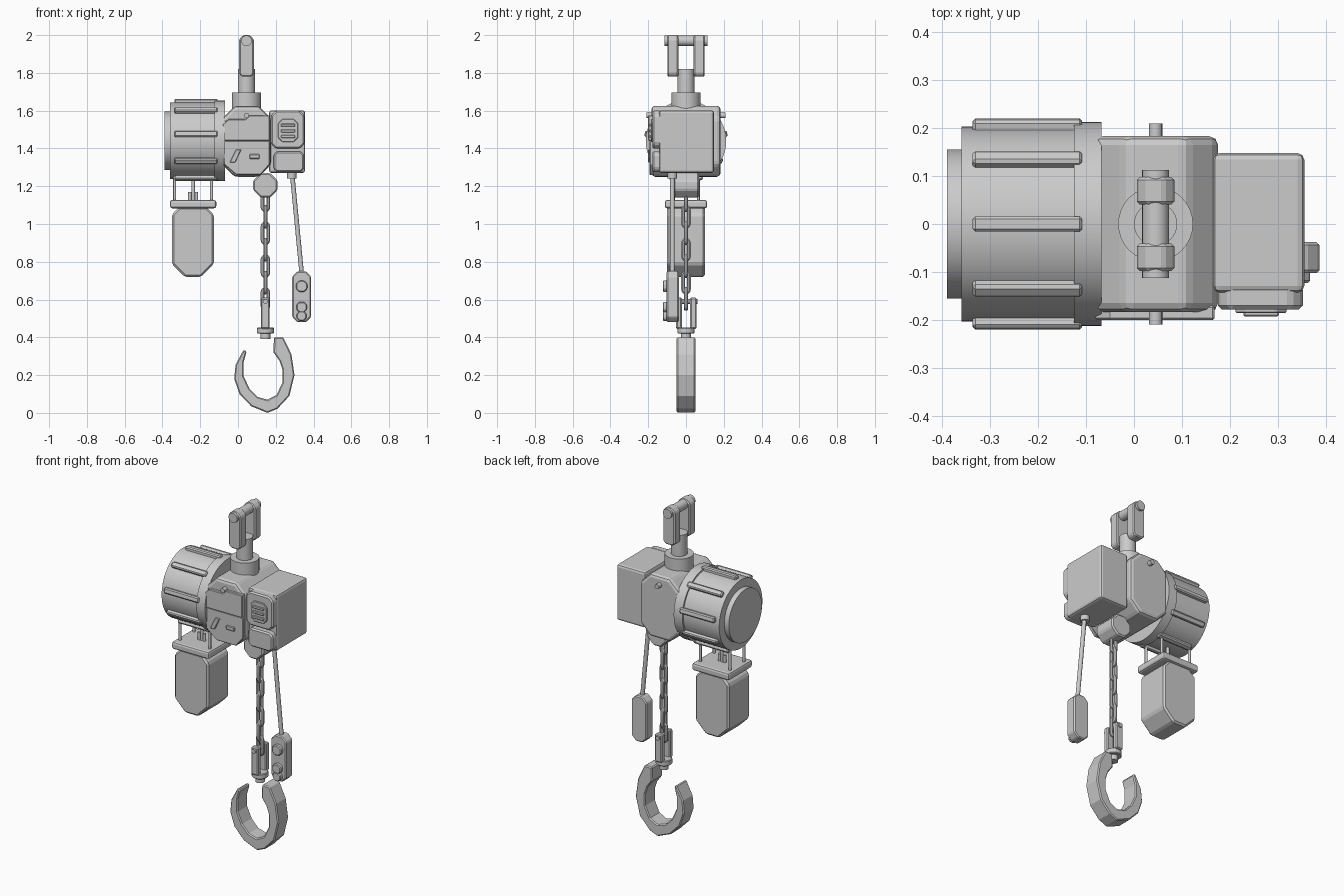
import bpy, bmesh
from math import sin, cos, pi, radians
from mathutils import Vector, Matrix

if "Cube" in bpy.data.objects:
    bpy.data.objects.remove(bpy.data.objects["Cube"])


def finish(name, bm, bevel=0.0, smooth=False, segs=1):
    bmesh.ops.recalc_face_normals(bm, faces=bm.faces)
    me = bpy.data.meshes.new(name)
    bm.to_mesh(me)
    bm.free()
    ob = bpy.data.objects.new(name, me)
    bpy.context.collection.objects.link(ob)
    if bevel:
        m = ob.modifiers.new("bevel", 'BEVEL')
        m.width, m.segments, m.limit_method = bevel, segs, 'ANGLE'
        m.angle_limit = radians(40)
    if smooth:
        bpy.ops.object.select_all(action='DESELECT')
        ob.select_set(True)
        bpy.context.view_layer.objects.active = ob
        bpy.ops.object.shade_smooth_by_angle(angle=radians(35))
    return ob


def prism(name, pts, y0, y1, bevel=0.0, segs=1):
    """Extrude an (x, z) outline from y0 to y1."""
    bm = bmesh.new()
    f = bm.faces.new([bm.verts.new((x, y0, z)) for x, z in pts])
    r = bmesh.ops.extrude_face_region(bm, geom=[f])
    vs = [v for v in r['geom'] if isinstance(v, bmesh.types.BMVert)]
    bmesh.ops.translate(bm, verts=vs, vec=(0, y1 - y0, 0))
    return finish(name, bm, bevel, segs=segs)


def cut_rect(x0, x1, z0, z1, c, b=None):
    """Rectangle with top corners cut by c and bottom corners by b."""
    b = c if b is None else b
    return [(x0 + b, z0), (x1 - b, z0), (x1, z0 + b), (x1, z1 - c),
            (x1 - c, z1), (x0 + c, z1), (x0, z1 - c), (x0, z0 + b)]


def box(name, x0, x1, y0, y1, z0, z1, bevel=0.0, segs=1):
    return prism(name, [(x0, z0), (x1, z0), (x1, z1), (x0, z1)], y0, y1, bevel, segs)


def rod(name, a, b, r, n=24, bevel=0.0):
    a, b = Vector(a), Vector(b)
    d = b - a
    mat = Matrix.Translation((a + b) / 2) @ d.to_track_quat('Z', 'Y').to_matrix().to_4x4()
    bm = bmesh.new()
    bmesh.ops.create_cone(bm, cap_ends=True, segments=n, radius1=r, radius2=r,
                          depth=d.length, matrix=mat)
    return finish(name, bm, bevel, n > 8)


# Motor drum with flange, end cap and nine cooling fins
ZM = 1.44
rod("motor_drum", (-.36, 0, ZM), (-.10, 0, ZM), .203, 48)
rod("motor_end_cap", (-.39, 0, ZM), (-.35, 0, ZM), .155, 48)
rod("motor_flange", (-.125, 0, ZM), (-.068, 0, ZM), .213, 48)
for i in range(9):
    fin = box(f"motor_fin_{i}", -.337, -.108, -.016, .016, .19, .222, .006)
    fin.location = (0, 0, ZM)
    fin.rotation_euler = (i * 2 * pi / 9, 0, 0)

# Gear housing with front cover plates and side pins
prism("gear_housing", cut_rect(-.083, .175, 1.25, 1.625, .065), -.183, .183, .018, 2)
prism("lower_cover", [(-.01, 1.26), (.12, 1.26), (.168, 1.315), (.168, 1.44),
                      (-.075, 1.44), (-.075, 1.315)], -.193, -.17, .004)
prism("upper_cover", [(-.08, 1.44), (.168, 1.44), (.168, 1.575), (.06, 1.575),
                      (.04, 1.555), (-.05, 1.555), (-.08, 1.53)], -.2, -.17, .004)
prism("slanted_rib", [(-.045, 1.325), (-.015, 1.325), (.018, 1.395), (-.01, 1.395)],
      -.2, -.18, .003)
box("small_tab", .06, .115, -.2, -.18, 1.345, 1.37, .004)
rod("housing_pin", (.045, -.21, 1.575), (.045, .21, 1.575), .014, 16)

# Suspension collar, shaft, twin shackle plates and pin
rod("top_collar", (.045, 0, 1.60), (.045, 0, 1.695), .078, 32)
rod("top_shaft", (.045, 0, 1.68), (.045, 0, 1.82), .045, 32)
for s, n in ((-1, "front"), (1, "back")):
    ya, yb = sorted((s * .041, s * .098))
    prism(f"shackle_plate_{n}", cut_rect(.006, .084, 1.78, 2.0, .022, .015), ya, yb, .006)
rod("shackle_pin", (.045, -.113, 1.97), (.045, .113, 1.97), .028, 24)

# Control box with two front covers and a ribbed vent
box("control_box", .165, .355, -.143, .148, 1.27, 1.602, .014, 2)
prism("upper_box_cover", cut_rect(.175, .352, 1.40, 1.60, .025), -.178, -.13, .008)
prism("lower_box_cover", cut_rect(.188, .35, 1.275, 1.385, .018), -.178, -.13, .008)
prism("vent_plate", cut_rect(.212, .318, 1.435, 1.555, .022), -.186, -.17, .003)
for i in range(3):
    box(f"vent_rib_{i}", .228, .302, -.193, -.18, 1.455 + i * .03, 1.471 + i * .03, .003)

# Chain bag hung under the motor
for x in (-.335, -.14):
    for y in (-.065, .065):
        rod(f"bag_post_{x}_{y}", (x, y, 1.11), (x, y, 1.31), .008, 12)
for x, z in ((-.255, 1.17), (-.237, 1.25), (-.22, 1.17)):
    rod(f"bag_peg_{x}", (x, 0, 1.11), (x, 0, z), .009, 12)
box("bag_rim", -.36, -.115, -.112, .112, 1.083, 1.127, .012, 2)
prism("chain_bag", cut_rect(-.35, -.128, .72, 1.09, .04, .068), -.1, .1, .01)

# Chain guide below the housing
prism("chain_guide", cut_rect(.08, .21, 1.14, 1.27, .04), -.066, .07, .008)

# Load chain: alternating stadium-shaped links
def link(name, z, turned):
    h, r, w = .037, .015, .011
    path = [(r * cos(t), r * sin(t) + (h if k < 7 else -h))
            for k, t in enumerate([i * pi / 6 for i in range(7)] +
                                  [pi + i * pi / 6 for i in range(7)])]
    bm = bmesh.new()
    rings = []
    for px, pz in path:
        d = Vector((px, pz - (h if pz > 0 else -h))).normalized()
        ring = []
        for j in range(8):
            a = (j + .5) * pi / 4
            u, v, y = px + d.x * w * cos(a), pz + d.y * w * cos(a), w * sin(a)
            ring.append(bm.verts.new((.145 + y, u, z + v) if turned else (.145 + u, y, z + v)))
        rings.append(ring)
    for i in range(len(rings)):
        a, b = rings[i], rings[(i + 1) % len(rings)]
        for j in range(8):
            bm.faces.new((a[j], a[(j + 1) % 8], b[(j + 1) % 8], b[j]))
    finish(name, bm, 0, True)


for i in range(7):
    link(f"chain_link_{i}", 1.125 - i * .087, i % 2 == 1)

# Hook swivel: fork plates, cross pin, ring and stem
box("fork_plate_front", .122, .168, -.052, -.022, .445, .61, .006)
box("fork_plate_back", .122, .168, .022, .055, .445, .61, .006)
rod("fork_pin", (.145, -.062, .59), (.145, .062, .59), .013, 12)
rod("swivel_ring", (.145, 0, .42), (.145, 0, .452), .045, 24, .004)
rod("swivel_stem", (.145, 0, .39), (.145, 0, .43), .026, 16)

# Load hook
prism("load_hook", [
    (.19, .40), (.24, .40), (.283, .31), (.299, .20), (.272, .09), (.209, .022),
    (.156, 0), (.07, .035), (.008, .10), (-.02, .18), (-.013, .255), (.03, .335),
    (.046, .325), (.03, .27), (.03, .195), (.06, .13), (.103, .085), (.156, .07),
    (.204, .095), (.235, .16), (.235, .23), (.22, .275), (.188, .32)], -.049, .049, .006)

# Pendant control on its cable
PY = -.072
rod("cable_gland", (.285, PY, 1.24), (.285, PY, 1.28), .025, 16)
rod("pendant_cable", (.288, PY, 1.25), (.337, PY, .74), .012, 12)
prism("pendant_body", cut_rect(.287, .387, .48, .75, .028), -.102, -.038, .006)
for i, (z, r) in enumerate(((.67, .03), (.56, .028), (.513, .026))):
    prism(f"pendant_button_{i}", cut_rect(.337 - r, .337 + r, z - r, z + r, r * .55),
          -.123, -.09, .005)
